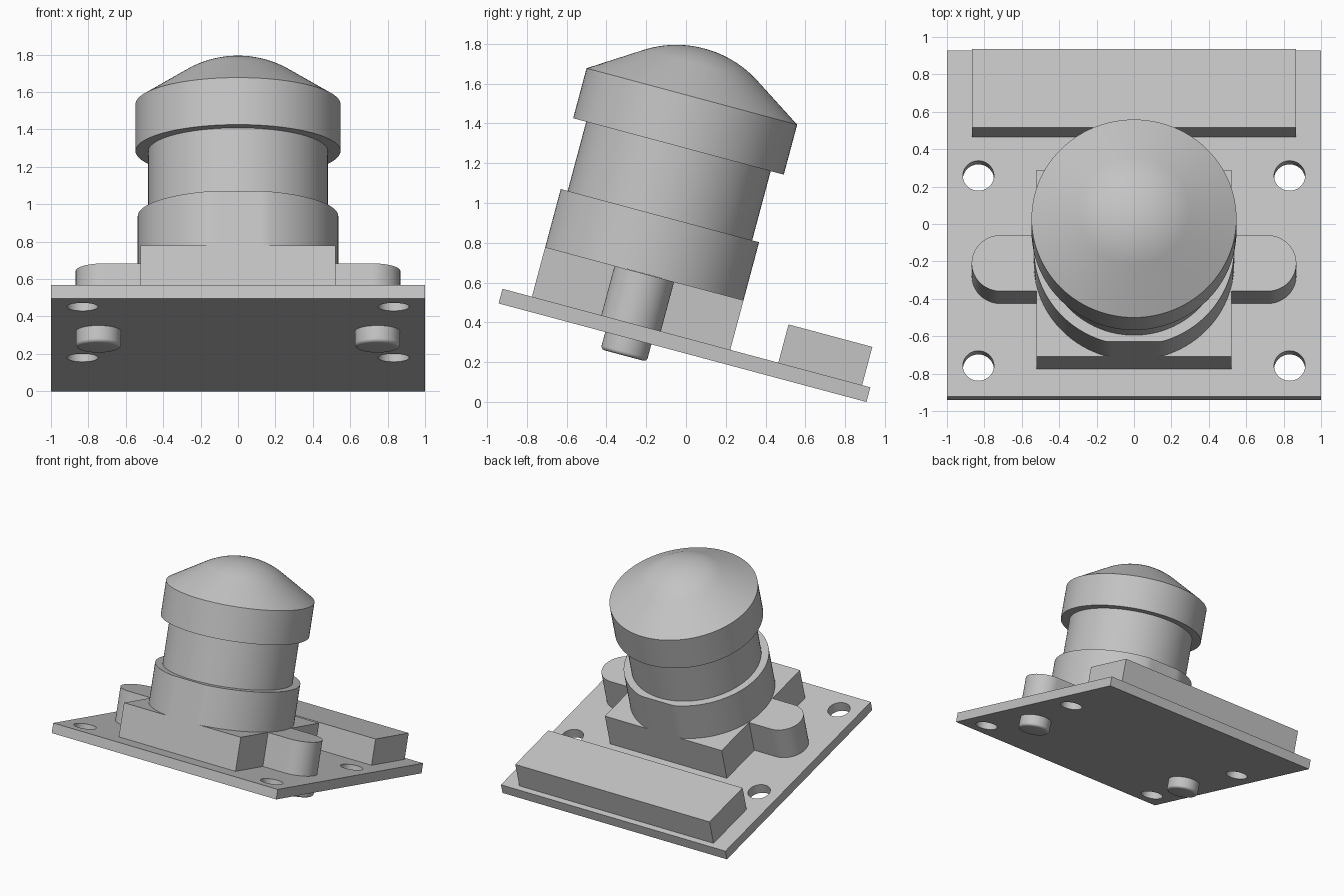
import bpy, bmesh, math
from mathutils import Matrix

cube = bpy.data.objects.get("Cube")
if cube:
    bpy.data.objects.remove(cube, do_unlink=True)

# Single flat grey
grey = bpy.data.materials.new("light_grey")
grey.use_nodes = True
colour = (0.55, 0.55, 0.55, 1)
grey.diffuse_color = colour
grey.node_tree.nodes["Principled BSDF"].inputs["Base Color"].default_value = colour

# Whole assembly leans back about x
TILT = Matrix.Translation((0, -0.0175, 0.2477)) @ Matrix.Rotation(math.radians(-15), 4, "X")
AXIS_Y = -0.288     # lens axis on the board
BOARD_TOP = 0.076
HOUSING_TOP = 0.334


def make_object(name, bm, smooth=False):
    bmesh.ops.recalc_face_normals(bm, faces=bm.faces)
    mesh = bpy.data.meshes.new(name)
    bm.to_mesh(mesh)
    bm.free()
    mesh.materials.append(grey)
    obj = bpy.data.objects.new(name, mesh)
    bpy.context.collection.objects.link(obj)
    obj.matrix_world = TILT
    bpy.ops.object.select_all(action="DESELECT")
    obj.select_set(True)
    bpy.context.view_layer.objects.active = obj
    if smooth:
        bpy.ops.object.shade_smooth_by_angle(angle=math.radians(30))
    return obj


def add_prism(bm, outline, z0, z1):
    face = bm.faces.new([bm.verts.new((x, y, z0)) for x, y in outline])
    top = bmesh.ops.extrude_face_region(bm, geom=[face])
    verts = [g for g in top["geom"] if isinstance(g, bmesh.types.BMVert)]
    bmesh.ops.translate(bm, verts=verts, vec=(0, 0, z1 - z0))


def prism(name, outline, z0, z1, smooth=False):
    bm = bmesh.new()
    add_prism(bm, outline, z0, z1)
    return make_object(name, bm, smooth)


def rectangle(x0, x1, y0, y1):
    return [(x0, y0), (x1, y0), (x1, y1), (x0, y1)]


def arc(cx, cy, r, start=0, sweep=360, n=96):
    count = n if sweep == 360 else n + 1
    angles = [math.radians(start + sweep * i / n) for i in range(count)]
    return [(cx + r * math.cos(a), cy + r * math.sin(a)) for a in angles]


def lathe(name, profile, cx, cy):
    bm = bmesh.new()
    verts = [bm.verts.new((cx + r, cy, z)) for r, z in profile]
    edges = [bm.edges.new(pair) for pair in zip(verts, verts[1:])]
    bmesh.ops.spin(bm, geom=verts + edges, cent=(cx, cy, 0), axis=(0, 0, 1),
                   angle=math.tau, steps=96)
    bmesh.ops.remove_doubles(bm, verts=bm.verts, dist=0.0001)
    return make_object(name, bm, True)


# Circuit board with four mounting holes
board = prism("board", rectangle(-1, 1, -0.957, 0.957), 0, BOARD_TOP)
holes = bmesh.new()
for x in (-0.832, 0.832):
    for y in (-0.787, 0.265):
        add_prism(holes, arc(x, y, 0.083, n=48), -0.1, 0.2)
cutter = make_object("hole_cutter", holes)
cutter.hide_render = True
cut = board.modifiers.new("holes", "BOOLEAN")
cut.operation = "DIFFERENCE"
cut.object = cutter
bpy.ops.object.select_all(action="DESELECT")
bpy.context.view_layer.objects.active = board
board.select_set(True)
bpy.ops.object.modifier_apply(modifier=cut.name)
bpy.data.objects.remove(cutter, do_unlink=True)
bpy.ops.object.shade_smooth_by_angle(angle=math.radians(30))

# Rear connector and square lens housing
prism("rear_connector", rectangle(-0.865, 0.865, 0.478, 0.914), BOARD_TOP, 0.275)
half = 0.516
prism("housing", rectangle(-0.52, 0.52, AXIS_Y - half, AXIS_Y + half), BOARD_TOP, HOUSING_TOP)

# Round-ended side lugs with locating pegs under the board
for side, sign in (("left", 1), ("right", -1)):
    lug = [(0.51, AXIS_Y - 0.155)] + arc(0.713, AXIS_Y, 0.155, -90, 180, 32) + [(0.51, AXIS_Y + 0.155)]
    prism(side + "_lug", [(sign * x, y) for x, y in lug], BOARD_TOP, HOUSING_TOP - 0.001, True)
    fillet = [(x, z) for x, z in arc(0.1, -0.07, 0.02, 0, -90, 6)]
    lathe(side + "_peg", [(0.12, 0.01)] + fillet + [(0, -0.09)], sign * 0.746, AXIS_Y + 0.006)

# Lens collar, trimmed flush with the housing front and back
collar = [(x, AXIS_Y + max(-half, min(half, y))) for x, y in arc(0, 0, 0.536, n=128)]
prism("lens_collar", collar, HOUSING_TOP, 0.636, True)

# Lens barrel
prism("lens_barrel", arc(0, AXIS_Y, 0.48), 0.63, 1.0, True)

# Lens head: rim, then a cone blending into a spherical dome
slope = 33
dome = arc(0, 0.955, 0.55, 90 - slope, slope, 16)
dome[-1] = (0, dome[-1][1])
lathe("lens_head", [(0, 0.996), (0.548, 0.996), (0.548, 1.256)] + dome, 0, AXIS_Y)
